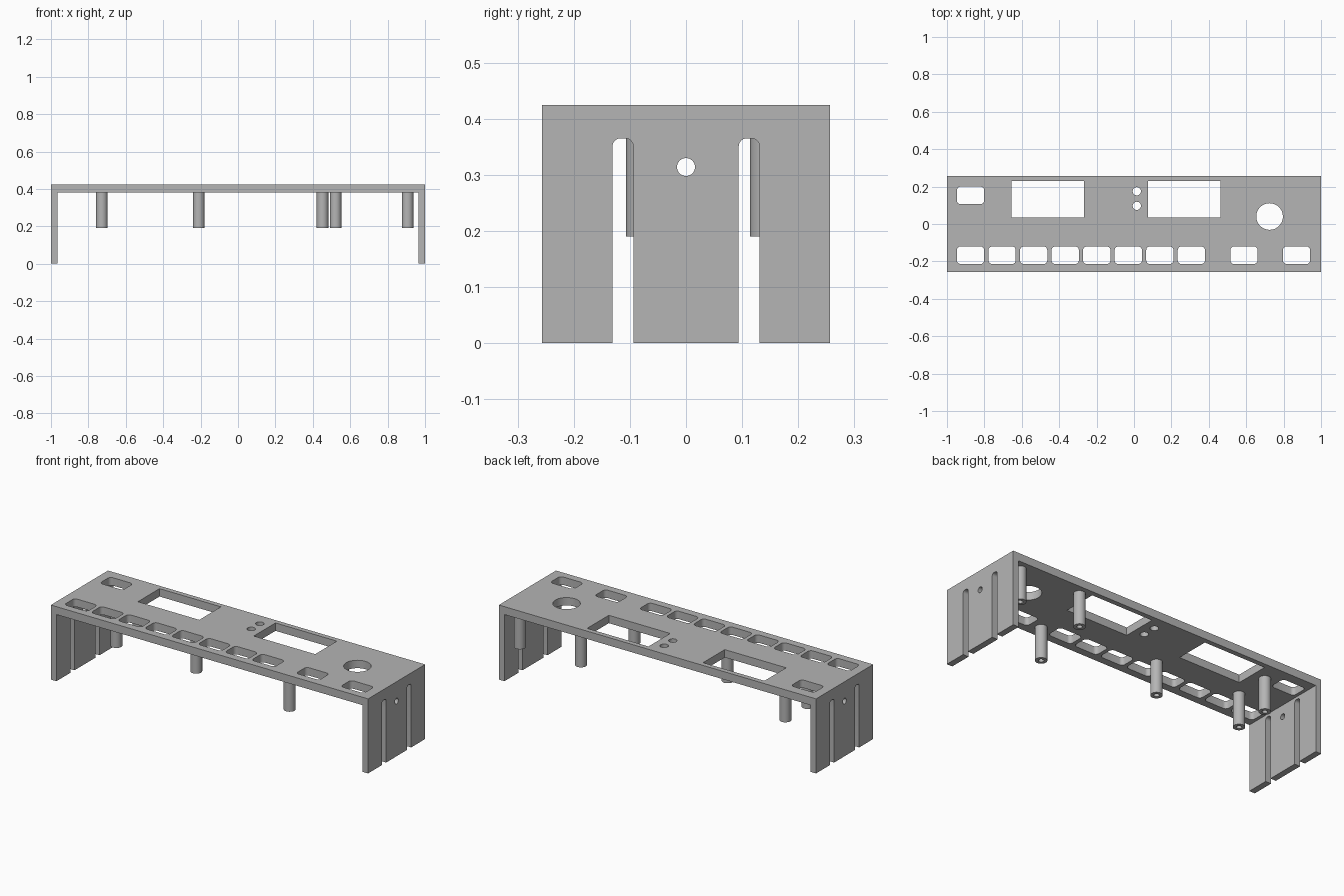
import bpy, bmesh, math
from mathutils import Vector

cube = bpy.data.objects.get("Cube")
if cube:
    bpy.data.objects.remove(cube, do_unlink=True)

grey = bpy.data.materials.new("plain grey")
grey.use_nodes = True
grey.diffuse_color = (0.46, 0.46, 0.46, 1)
grey.node_tree.nodes["Principled BSDF"].inputs["Base Color"].default_value = grey.diffuse_color

# Maps a 2D outline point and a depth to space, by extrusion axis
AXES = {
    "x": lambda a, b, d: Vector((d, a, b)),
    "y": lambda a, b, d: Vector((a, d, b)),
    "z": lambda a, b, d: Vector((a, b, d)),
}


def circle(cx, cy, r, n=40):
    return [(cx + r * math.cos(math.tau * i / n), cy + r * math.sin(math.tau * i / n))
            for i in range(n)]


def rounded(x0, x1, y0, y1, r=0.0, n=6):
    if r == 0:
        return [(x0, y0), (x1, y0), (x1, y1), (x0, y1)]
    pts = []
    corners = [(x1 - r, y1 - r), (x0 + r, y1 - r), (x0 + r, y0 + r), (x1 - r, y0 + r)]
    for q, (cx, cy) in enumerate(corners):
        for i in range(n + 1):
            t = (q + i / n) * math.pi / 2
            pts.append((cx + r * math.cos(t), cy + r * math.sin(t)))
    return pts


def prisms(name, outlines, axis, lo, hi):
    """One object holding every outline extruded along the axis."""
    bm = bmesh.new()
    place = AXES[axis]
    for pts in outlines:
        low = [bm.verts.new(place(a, b, lo)) for a, b in pts]
        high = [bm.verts.new(place(a, b, hi)) for a, b in pts]
        bm.faces.new(low)
        bm.faces.new(high)
        for i in range(len(pts)):
            j = (i + 1) % len(pts)
            bm.faces.new((low[i], low[j], high[j], high[i]))
    bmesh.ops.recalc_face_normals(bm, faces=bm.faces)
    mesh = bpy.data.meshes.new(name)
    bm.to_mesh(mesh)
    bm.free()
    mesh.materials.append(grey)
    obj = bpy.data.objects.new(name, mesh)
    bpy.context.collection.objects.link(obj)
    return obj


def cut(obj, *cutters):
    """Subtract the cutters, bake the result and remove them."""
    for cutter in cutters:
        cutter.hide_render = True
        mod = obj.modifiers.new("cut", "BOOLEAN")
        mod.operation = "DIFFERENCE"
        mod.solver = "EXACT"
        mod.object = cutter
    graph = bpy.context.evaluated_depsgraph_get()
    mesh = bpy.data.meshes.new_from_object(obj.evaluated_get(graph))
    obj.modifiers.clear()
    obj.data = mesh
    for cutter in cutters:
        bpy.data.objects.remove(cutter, do_unlink=True)


def smooth(obj):
    bpy.ops.object.select_all(action="DESELECT")
    obj.select_set(True)
    bpy.context.view_layer.objects.active = obj
    bpy.ops.object.shade_smooth_by_angle(angle=math.radians(30))


HEIGHT, UNDER, INNER, DEPTH = 0.425, 0.38, 0.965, 0.257

# Bridge-shaped housing: top plate and two side walls
profile = [(-1, 0), (-INNER, 0), (-INNER, UNDER), (INNER, UNDER),
           (INNER, 0), (1, 0), (1, HEIGHT), (-1, HEIGHT)]
housing = prisms("panel_housing", [profile], "y", -DEPTH, DEPTH)

# Button openings: a row of eight, two apart, one at the back corner
button_x = [-0.947 + 0.1687 * i for i in range(8)] + [0.515, 0.796]
openings = [rounded(x, x + 0.146, -0.214, -0.12, 0.02) for x in button_x]
openings.append(rounded(-0.947, -0.801, 0.106, 0.2, 0.02))

# Display windows, dial hole and indicator holes
openings += [rounded(x, x + 0.387, 0.034, 0.229) for x in (-0.655, 0.076)]
openings.append(circle(0.725, 0.04, 0.071, 64))
openings += [circle(0.015, y, 0.022) for y in (0.097, 0.175)]
top_cutter = prisms("top_cutter", openings, "z", 0.37, 0.5)

# Open-ended slots and a cable hole through both side walls
slots = [rounded(y - 0.0185, y + 0.0185, -0.1, 0.365, 0.014) for y in (-0.1125, 0.1125)]
slots.append(circle(0, 0.314, 0.016))
side_cutter = prisms("side_cutter", slots, "x", -1.2, 1.2)
cut(housing, top_cutter, side_cutter)
smooth(housing)

# Hollow mounting posts under the plate
posts = [(-0.728, -0.055), (-0.728, 0.145), (-0.21, -0.076),
         (0.452, -0.18), (0.522, 0.2), (0.907, 0.2)]
for i, (x, y) in enumerate(posts):
    post = prisms(f"mounting_post_{i + 1}", [circle(x, y, 0.031)], "z", 0.19, UNDER + 0.005)
    cut(post, prisms("bore_cutter", [circle(x, y, 0.014, 24)], "z", 0.1, UNDER - 0.01))
    smooth(post)
